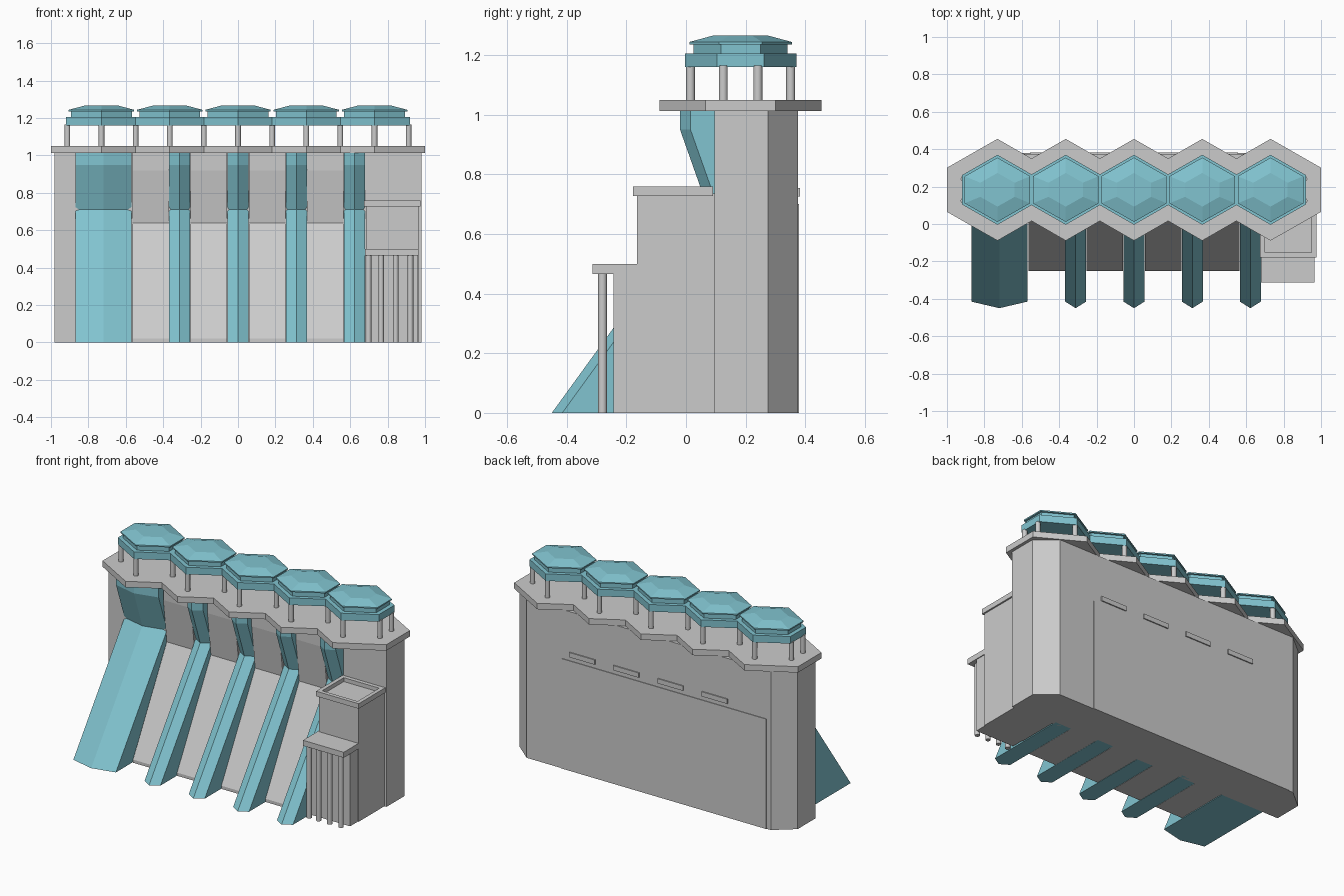
import bpy, bmesh

if "Cube" in bpy.data.objects:
    bpy.data.objects.remove(bpy.data.objects["Cube"])

teal = bpy.data.materials.new("teal")
teal.diffuse_color = (0.22, 0.55, 0.63, 1)
teal.use_nodes = True
teal.node_tree.nodes["Principled BSDF"].inputs["Base Color"].default_value = teal.diffuse_color


def make(name, verts, faces, mat=None):
    me = bpy.data.meshes.new(name)
    me.from_pydata(verts, [], faces)
    bm = bmesh.new()
    bm.from_mesh(me)
    bmesh.ops.recalc_face_normals(bm, faces=bm.faces)
    bm.to_mesh(me)
    bm.free()
    ob = bpy.data.objects.new(name, me)
    bpy.context.collection.objects.link(ob)
    if mat:
        me.materials.append(mat)
    return ob


def loft(name, rings, mat=None):
    """Skin matching rings of points and cap both ends."""
    n = len(rings[0])
    verts = [p for r in rings for p in r]
    faces = [tuple(range(n)), tuple(range(len(verts) - n, len(verts)))]
    for k in range(len(rings) - 1):
        for i in range(n):
            j = (i + 1) % n
            faces.append((k * n + i, k * n + j, k * n + n + j, k * n + n + i))
    return make(name, verts, faces, mat)


def prism(name, outline, z0, z1, mat=None):
    return loft(name, [[(x, y, z) for x, y in outline] for z in (z0, z1)], mat)


def box(name, x0, x1, y0, y1, z0, z1, mat=None):
    return prism(name, [(x0, y0), (x1, y0), (x1, y1), (x0, y1)], z0, z1, mat)


def column(name, x, y, z0, z1, r=0.015):
    bpy.ops.mesh.primitive_cylinder_add(vertices=16, radius=r, depth=z1 - z0,
                                        location=(x, y, (z0 + z1) / 2))
    ob = bpy.context.object
    ob.name = name
    bpy.ops.object.shade_smooth_by_angle()


CY = 0.183
CX = [-0.73, -0.365, 0, 0.365, 0.73]


def hexagon(cx, hx, hy, z):
    s = hy * 0.42
    return [(cx - hx, CY - s, z), (cx, CY - hy, z), (cx + hx, CY - s, z),
            (cx + hx, CY + s, z), (cx, CY + hy, z), (cx - hx, CY + s, z)]


# main block with chamfered back corners
prism("main_block", [(-0.98, 0.095), (0.98, 0.095), (0.98, 0.275), (0.86, 0.375),
                     (-0.86, 0.375), (-0.98, 0.275)], 0, 1.012)

# zigzag roof slab: outline of five joined hexagons
front = [(-1, -0.118)]
for i, c in enumerate(CX):
    front.append((c, -0.272))
    if i < 4:
        front.append((c + 0.1825, -0.167))
front.append((1, -0.118))
outline = [(x, CY + y) for x, y in front] + [(x, CY - y) for x, y in reversed(front)]
prism("roof_slab", outline, 1.012, 1.05)

# canopies: eave band, upper tier, shallow cap
for c in CX:
    loft("canopy_band", [hexagon(c, 0.189, 0.187, 1.16), hexagon(c, 0.189, 0.187, 1.205)], teal)
    loft("canopy_tier", [hexagon(c, 0.162, 0.158, 1.20), hexagon(c, 0.162, 0.158, 1.24)], teal)
    loft("canopy_cap", [hexagon(c, 0.175, 0.172, 1.236), hexagon(c, 0.175, 0.172, 1.244),
                        hexagon(c, 0.092, 0.09, 1.266)], teal)

# canopy columns
for s in (-1, 1):
    for c in CX:
        column("canopy_column", c, CY + s * 0.168, 1.045, 1.165)
    for x in (-0.912, -0.5475, -0.1825, 0.1825, 0.5475, 0.912):
        column("canopy_column", x, CY + s * 0.058, 1.045, 1.165)

# kinked buttresses with a pointed front
PROFILE = [(-0.45, 0), (0.065, 0.71), (-0.02, 0.95), (-0.02, 1.012)]
for c, h in [(-0.72, 0.15), (-0.312, 0.056), (0, 0.056), (0.312, 0.056), (0.622, 0.056)]:
    loft("buttress", [[(c - h, 0.12, z), (c - h, y + 0.035, z), (c, y, z),
                       (c + h, y + 0.035, z), (c + h, 0.12, z)] for y, z in PROFILE], teal)

# sloped infill bays between buttresses
BAY = [(-0.25, 0), (-0.25, 0.02), (0.09, 0.64), (0.055, 0.92), (0.055, 1.012), (0.15, 1.012), (0.15, 0)]
for c in (-0.467, -0.156, 0.156, 0.467):
    loft("sloped_bay", [[(c + s * 0.098, y, z) for y, z in BAY] for s in (-1, 1)])

# back panel and its vents
box("back_panel", -0.83, 0.615, 0.36, 0.379, 0.0, 0.70)
for c in (-0.467, -0.156, 0.156, 0.467):
    box("back_vent", c - 0.09, c + 0.09, 0.36, 0.382, 0.725, 0.755)

# side tower with parapet
box("tower", 0.685, 0.965, -0.165, 0.1, 0, 0.735)
for x0, x1, y0, y1 in [(0.675, 0.70, -0.178, 0.09), (0.95, 0.975, -0.178, 0.09),
                       (0.70, 0.95, -0.178, -0.153), (0.70, 0.95, 0.065, 0.09)]:
    box("tower_parapet", x0, x1, y0, y1, 0.728, 0.76)

# porch in front of the tower
box("porch_wall", 0.69, 0.96, -0.243, -0.16, 0, 0.47)
box("porch_roof", 0.678, 0.965, -0.314, 0.097, 0.465, 0.50)
for x in (0.698, 0.765, 0.843, 0.922):
    column("porch_column", x, -0.28, 0, 0.47)

# shift nothing else: the model already stands on z = 0 and is centred
